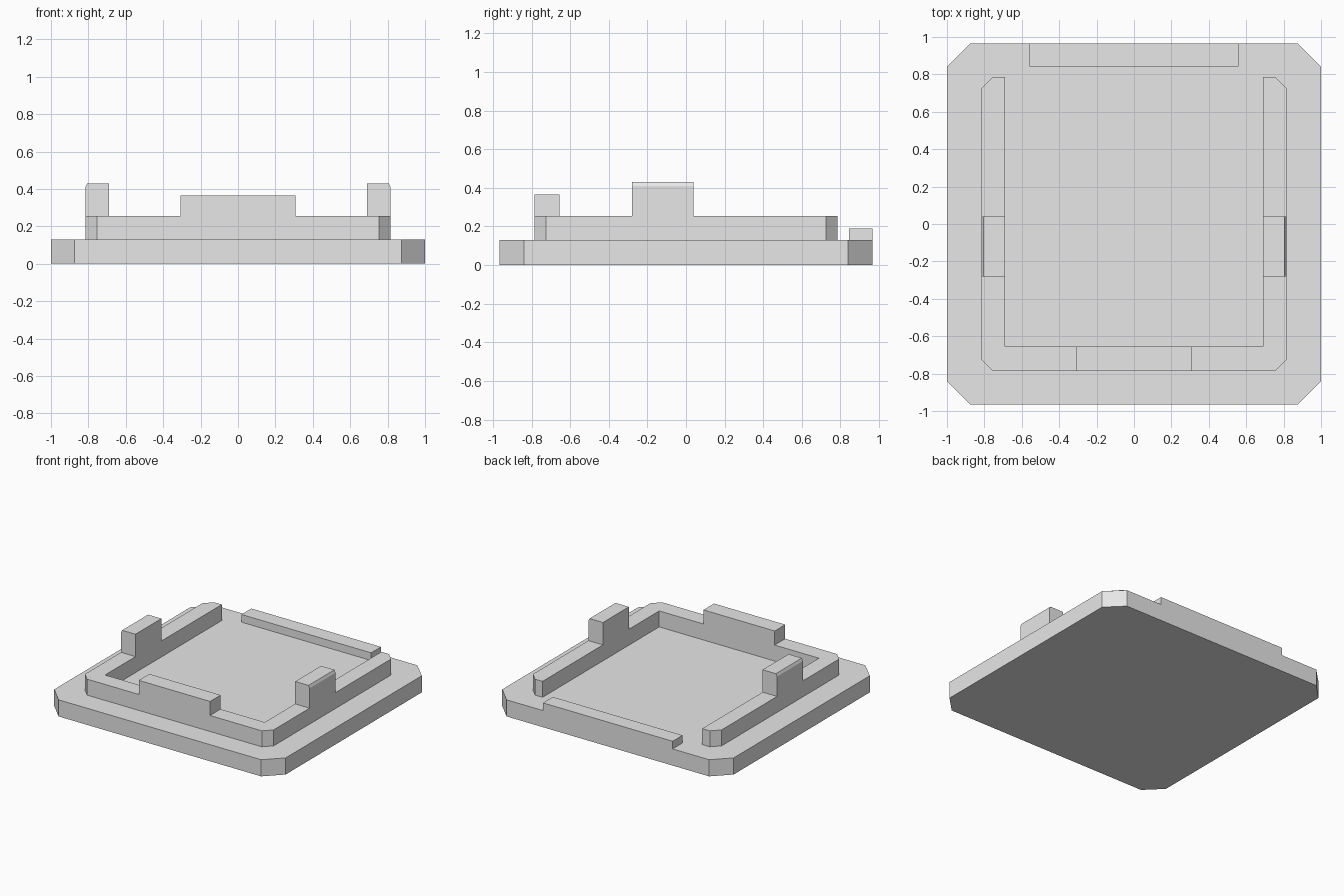
import bpy
import bmesh

cube = bpy.data.objects.get("Cube")
if cube:
    bpy.data.objects.remove(cube, do_unlink=True)

GREY = (0.8, 0.8, 0.8, 1)
mat = bpy.data.materials.new("light grey")
mat.use_nodes = True
mat.diffuse_color = GREY
mat.node_tree.nodes["Principled BSDF"].inputs["Base Color"].default_value = GREY

BASE_TOP = 0.13
WALL_TOP = 0.255
OUT_X, IN_X = 0.815, 0.69      # outer and inner faces of the side walls
OUT_Y, IN_Y = 0.785, 0.655     # outer and inner faces of the front wall


def extrude(name, outline, start, depth, axis="z"):
    """Solid made by sweeping a closed outline along the z or y axis."""
    bm = bmesh.new()
    if axis == "z":
        points, move = [(a, b, start) for a, b in outline], (0, 0, depth)
    else:
        points, move = [(a, start, b) for a, b in outline], (0, depth, 0)
    face = bm.faces.new([bm.verts.new(p) for p in points])
    swept = bmesh.ops.extrude_face_region(bm, geom=[face], use_keep_orig=True)
    verts = [v for v in swept["geom"] if isinstance(v, bmesh.types.BMVert)]
    bmesh.ops.translate(bm, verts=verts, vec=move)
    bmesh.ops.recalc_face_normals(bm, faces=bm.faces)
    mesh = bpy.data.meshes.new(name)
    bm.to_mesh(mesh)
    bm.free()
    mesh.materials.append(mat)
    obj = bpy.data.objects.new(name, mesh)
    bpy.context.collection.objects.link(obj)
    return obj


def block(name, x0, x1, y0, y1, z0, z1):
    return extrude(name, [(x0, y0), (x1, y0), (x1, y1), (x0, y1)], z0, z1 - z0)


def mirrored(half):
    """Complete a right-hand run of points with its mirror image."""
    return half + [(-x, y) for x, y in reversed(half)]


# Base plate with clipped corners
w, d, c = 1.0, 0.965, 0.125
extrude("base_plate", mirrored([(w - c, -d), (w, c - d), (w, d - c), (w - c, d)]),
        0, BASE_TOP)

# U-shaped rim, open at the back, with clipped outer corners
c = 0.06
extrude("rim_wall", mirrored([(OUT_X - c, -OUT_Y), (OUT_X, c - OUT_Y),
                              (OUT_X, OUT_Y - c), (OUT_X - c, OUT_Y),
                              (IN_X, OUT_Y), (IN_X, -IN_Y)]),
        BASE_TOP, WALL_TOP - BASE_TOP)

# Raised front tab and low back ledge
block("front_tab", -0.308, 0.308, -OUT_Y, -IN_Y, WALL_TOP, 0.365)
block("back_ledge", -0.56, 0.56, 0.843, d, BASE_TOP, 0.19)

# Side clips with a small bevel on the outer top edge
for side, s in (("left", 1), ("right", -1)):
    profile = [(IN_X, WALL_TOP), (OUT_X, WALL_TOP), (OUT_X, 0.41),
               (OUT_X - 0.01, 0.43), (IN_X, 0.43)]
    extrude(side + "_clip", [(s * x, z) for x, z in profile], -0.28, 0.32, axis="y")
